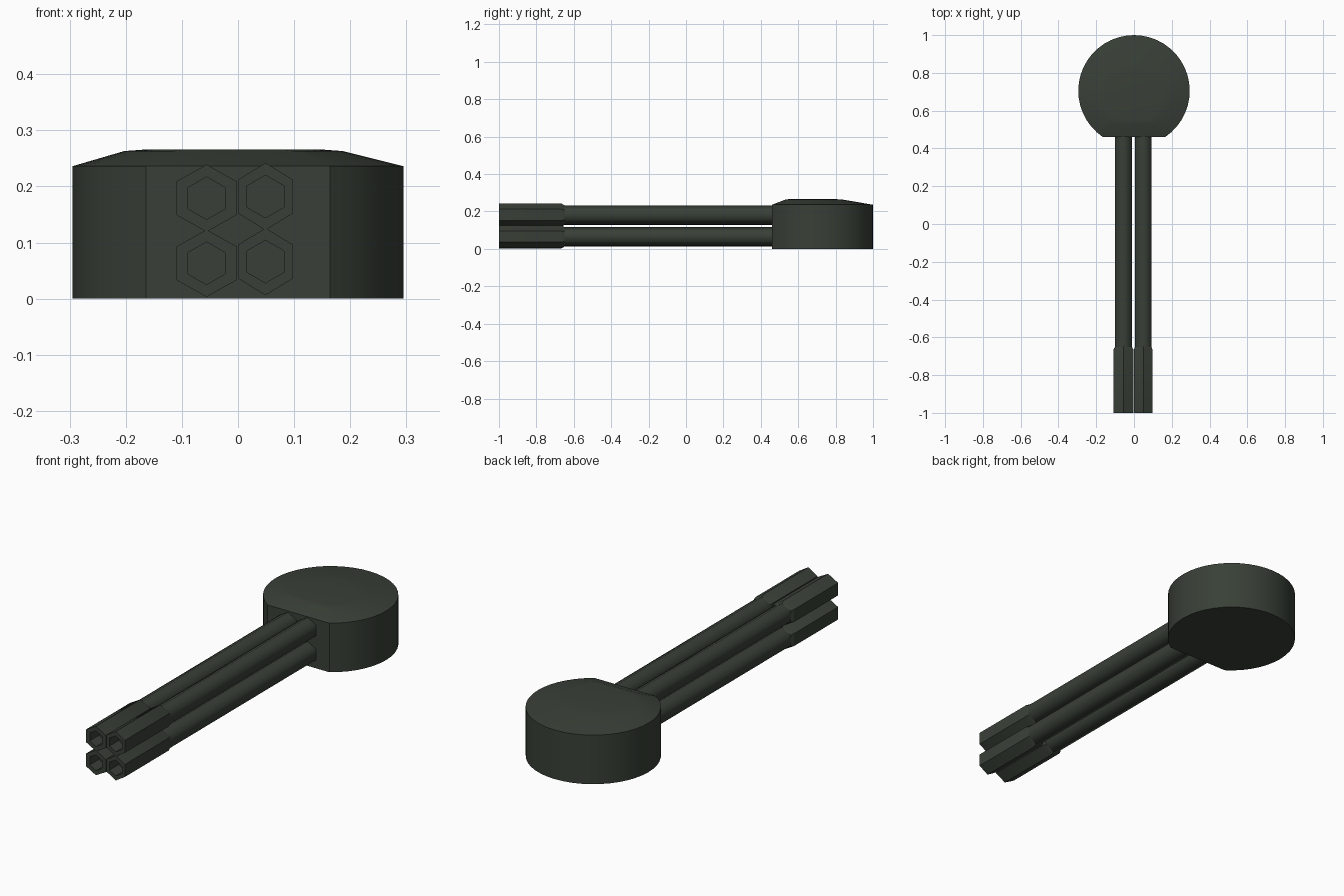
import bpy, bmesh, math

if "Cube" in bpy.data.objects:
    bpy.data.objects.remove(bpy.data.objects["Cube"])

# single dark green-grey paint
paint = bpy.data.materials.new("dark green grey")
paint.diffuse_color = (0.040, 0.051, 0.038, 1)
paint.use_nodes = True
paint.node_tree.nodes["Principled BSDF"].inputs["Base Color"].default_value = paint.diffuse_color


def loft(name, rings, angle):
    """Skin a list of equal-length point rings and cap both ends."""
    bm = bmesh.new()
    loops = [[bm.verts.new(p) for p in ring] for ring in rings]
    n = len(loops[0])
    for a, b in zip(loops, loops[1:]):
        for i in range(n):
            j = (i + 1) % n
            bm.faces.new((a[i], a[j], b[j], b[i]))
    bm.faces.new(loops[0])
    bm.faces.new(loops[-1])
    bmesh.ops.recalc_face_normals(bm, faces=bm.faces)
    me = bpy.data.meshes.new(name)
    bm.to_mesh(me)
    bm.free()
    me.materials.append(paint)
    ob = bpy.data.objects.new(name, me)
    bpy.context.collection.objects.link(ob)
    bpy.ops.object.select_all(action='DESELECT')
    ob.select_set(True)
    bpy.context.view_layer.objects.active = ob
    bpy.ops.object.shade_smooth_by_angle(angle=math.radians(angle))
    return ob


# turret housing: round drum with a flat front and a bevelled roof
CY, R, FRONT = 0.705, 0.295, 0.46
start = math.asin((FRONT - CY) / R)
sweep = math.pi - 2 * start
N = 36
outline = [(R * math.cos(start + sweep * i / N), CY + R * math.sin(start + sweep * i / N))
           for i in range(N + 1)]


def roof(rx, y0, y1, z):
    return [(x * rx - 0.008, y0 + (y - FRONT) / (1 - FRONT) * (y1 - y0), z) for x, y in outline]


loft("turret_housing", [
    [(x, y, 0) for x, y in outline],
    [(x, y, 0.236) for x, y in outline],
    roof(0.66, 0.53, 0.84, 0.263),
    roof(0.52, 0.55, 0.80, 0.266),
], 25)


# four hexagonal barrels, each with a wider hollow muzzle
def hexagon(cx, cz, y, r, wide=1.0):
    return [(cx + wide * r * math.sin(k * math.pi / 3), y, cz + r * math.cos(k * math.pi / 3))
            for k in range(6)]


for side, cx, muzzle_wide in (("left", -0.056, 1.03), ("right", 0.049, 0.94)):
    for level, cz in (("lower", 0.063), ("upper", 0.179)):
        if side == "right":
            cz += 0.003
        loft(f"{side}_{level}_barrel",
             [hexagon(cx, cz, -0.67, 0.051), hexagon(cx, cz, 0.48, 0.051)], 61)
        loft(f"{side}_{level}_muzzle", [
            hexagon(cx, cz, -0.93, 0.038),
            hexagon(cx, cz, -1.0, 0.038),
            hexagon(cx, cz, -1.0, 0.060, muzzle_wide),
            hexagon(cx, cz, -0.665, 0.060, muzzle_wide),
            hexagon(cx, cz, -0.65, 0.051),
        ], 30)
